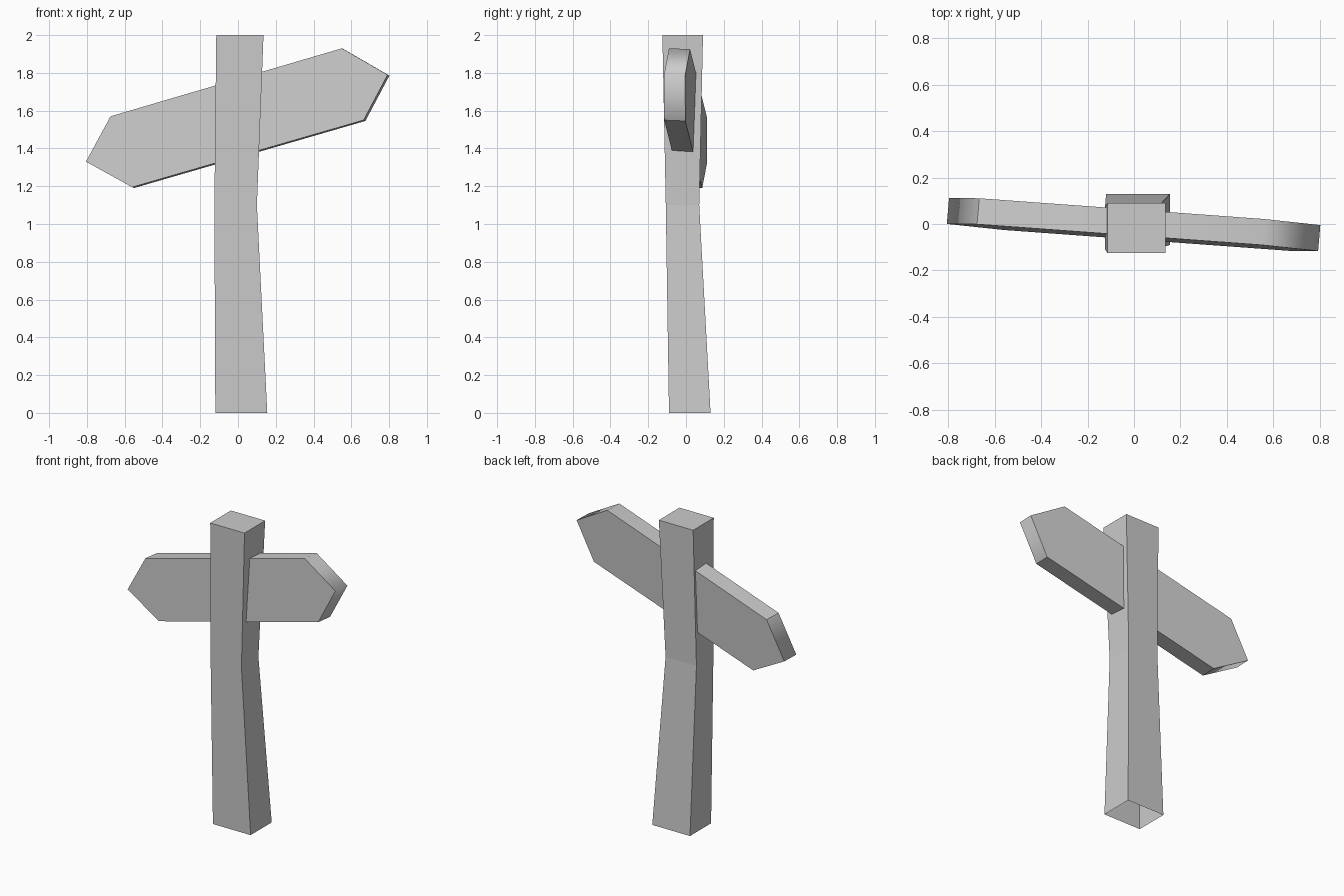
import bpy
import bmesh
from mathutils import Vector

if "Cube" in bpy.data.objects:
    bpy.data.objects.remove(bpy.data.objects["Cube"])


def finish(bm, name):
    bmesh.ops.recalc_face_normals(bm, faces=bm.faces)
    mesh = bpy.data.meshes.new(name)
    bm.to_mesh(mesh)
    bm.free()
    obj = bpy.data.objects.new(name, mesh)
    bpy.context.collection.objects.link(obj)
    return obj


# Post: three uneven rectangular rings, closed on top, open underneath
# each ring: z, x min, x max, y min, y max
rings = [
    (0.0, -0.12, 0.155, -0.09, 0.13),
    (1.1, -0.125, 0.10, -0.107, 0.07),
    (2.0, -0.115, 0.135, -0.125, 0.09),
]
bm = bmesh.new()
loops = [[bm.verts.new((x, y, z)) for x, y in
          ((x0, y0), (x1, y0), (x1, y1), (x0, y1))]
         for z, x0, x1, y0, y1 in rings]
for low, high in zip(loops, loops[1:]):
    for i in range(4):
        j = (i + 1) % 4
        bm.faces.new((low[i], low[j], high[j], high[i]))
bm.faces.new(loops[-1])
finish(bm, "post")

# Sign board: six-sided outline on a slightly turned and tilted plane
outline = [(-0.805, 1.33), (-0.56, 1.195), (0.665, 1.55),
           (0.792, 1.79), (0.55, 1.93), (-0.675, 1.57)]
turn, tilt = -0.0846, 0.0402
depth = Vector((-turn, 1, -tilt)).normalized() * 0.112
bm = bmesh.new()
front = [bm.verts.new((x, turn * (x + 0.8) + tilt * (z - 1.33), z))
         for x, z in outline]
back = [bm.verts.new(v.co + depth) for v in front]
bm.faces.new(front)
bm.faces.new(back[::-1])
for i in range(6):
    j = (i + 1) % 6
    rim = bm.faces.new((front[i], back[i], back[j], front[j]))
    rim.smooth = True

# Rounded shading only around the pointed ends
soft = [{front[i], back[i]} for i in (0, 3, 4)]
for edge in bm.edges:
    edge.smooth = set(edge.verts) in soft
finish(bm, "sign_board")
